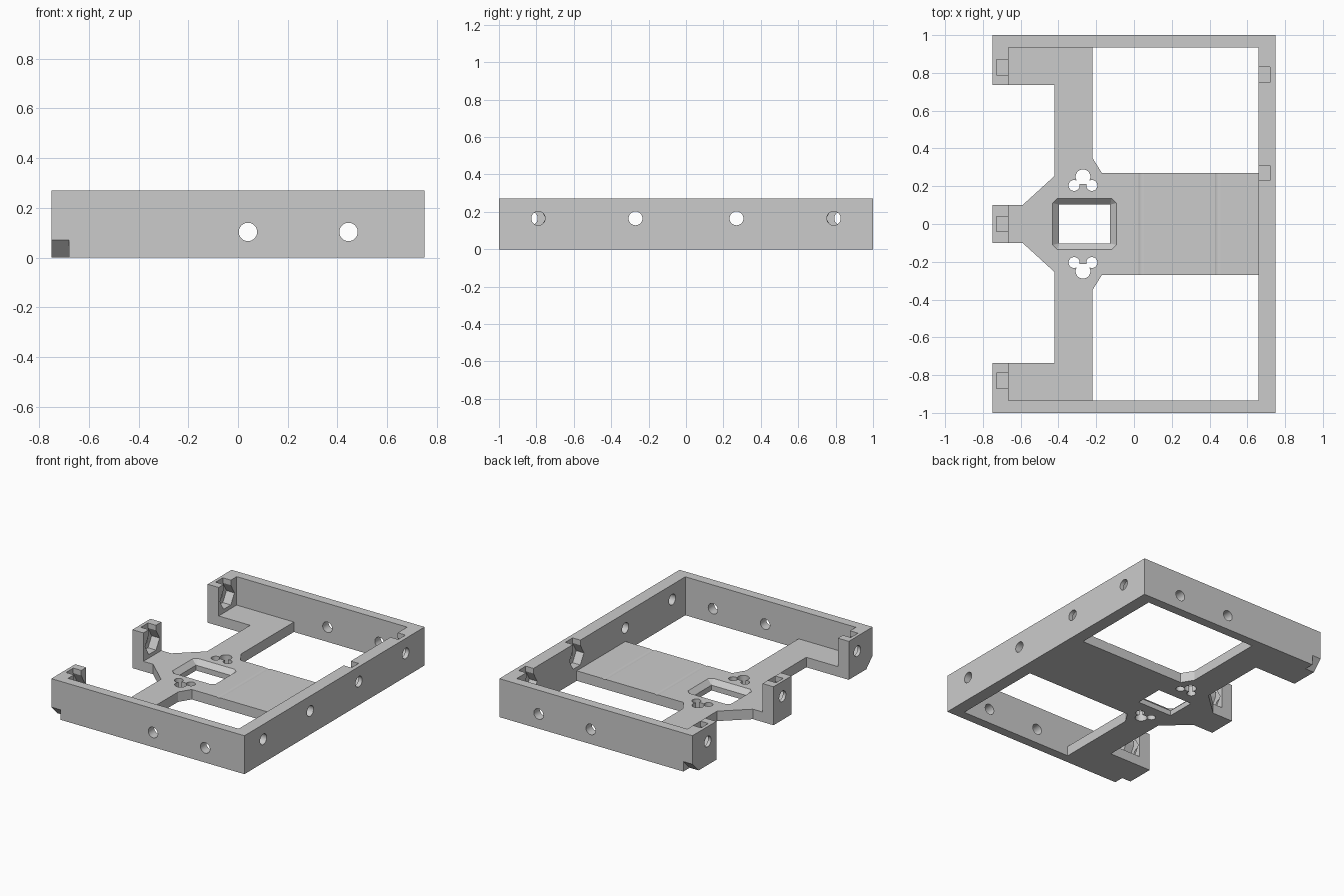
import bpy, bmesh, math
from mathutils import Matrix, Vector

old = bpy.data.objects.get("Cube")
if old:
    bpy.data.objects.remove(old, do_unlink=True)

HEIGHT, FLOOR = 0.27, 0.07      # wall height, floor thickness
HOLE, HOLE_Z = 0.037, 0.165     # screw hole radius, height of the end holes
NUT = 0.08                      # nut pocket radius and slot width

grey = bpy.data.materials.new("grey_plastic")
grey.use_nodes = True
grey.diffuse_color = (0.6, 0.6, 0.6, 1)
grey.node_tree.nodes["Principled BSDF"].inputs["Base Color"].default_value = (0.6, 0.6, 0.6, 1)


def finish(name, bm):
    bmesh.ops.recalc_face_normals(bm, faces=bm.faces)
    mesh = bpy.data.meshes.new(name)
    bm.to_mesh(mesh)
    bm.free()
    mesh.materials.append(grey)
    obj = bpy.data.objects.new(name, mesh)
    bpy.context.collection.objects.link(obj)
    return obj


def box(name, x0, x1, y0, y1, z0, z1):
    size = Matrix.Diagonal((x1 - x0, y1 - y0, z1 - z0, 1))
    place = Matrix.Translation(((x0 + x1) / 2, (y0 + y1) / 2, (z0 + z1) / 2))
    bm = bmesh.new()
    bmesh.ops.create_cube(bm, size=1, matrix=place @ size)
    return finish(name, bm)


def rod(name, centre, radius, length, axis, sides=32):
    turn = Vector((0, 0, 1)).rotation_difference(Vector(axis)).to_matrix().to_4x4()
    bm = bmesh.new()
    bmesh.ops.create_cone(bm, cap_ends=True, segments=sides, radius1=radius, radius2=radius,
                          depth=length, matrix=Matrix.Translation(centre) @ turn)
    return finish(name, bm)


def prism(name, points, step):
    bm = bmesh.new()
    face = bm.faces.new([bm.verts.new(p) for p in points])
    new = bmesh.ops.extrude_face_region(bm, geom=[face])["geom"]
    bmesh.ops.translate(bm, vec=step, verts=[v for v in new if isinstance(v, bmesh.types.BMVert)])
    return finish(name, bm)


def hull(name, points):
    bm = bmesh.new()
    for p in points:
        bm.verts.new(p)
    bmesh.ops.convex_hull(bm, input=bm.verts)
    return finish(name, bm)


def combine(target, tool, operation):
    mod = target.modifiers.new("combine", 'BOOLEAN')
    mod.operation, mod.object, mod.solver = operation, tool, 'EXACT'
    bpy.context.view_layer.update()
    result = bpy.data.meshes.new_from_object(target.evaluated_get(bpy.context.evaluated_depsgraph_get()))
    target.modifiers.clear()
    target.data = result
    bpy.data.objects.remove(tool, do_unlink=True)


# Floor: cross-shaped plate, half outline mirrored across y
half = [(0.7, 0.27), (-0.17, 0.27), (-0.22, 0.35), (-0.22, 0.97), (-0.72, 0.97),
        (-0.72, 0.735), (-0.42, 0.735), (-0.42, 0.255), (-0.59, 0.1), (-0.72, 0.1)]
outline = half + [(x, -y) for x, y in reversed(half)]
tray = prism("mounting_tray", [(x, y, 0) for x, y in outline], (0, 0, FLOOR))

# Walls and end posts
solids = [box("long_wall", 0.66, 0.75, -1, 1, 0, HEIGHT),
          box("middle_post", -0.75, -0.665, -0.1, 0.1, 0, HEIGHT)]
for s in (-1, 1):
    y0, y1 = sorted((s * 0.935, s))
    solids.append(box("side_wall", -0.75, 0.75, y0, y1, 0, HEIGHT))
    y0, y1 = sorted((s * 0.735, s))
    solids.append(box("corner_post", -0.75, -0.665, y0, y1, 0, HEIGHT))
for solid in solids:
    combine(tray, solid, 'UNION')

cuts = []

# Chamfered lower corners of the corner posts
for s in (-1, 1):
    tri = [(s * 1.03, -0.03), (s * 1.03, 0.10), (s * 0.9, -0.03)]
    cuts.append(prism("corner_cut", [(-0.8, y, z) for y, z in tri], (0.12, 0, 0)))

# Screw holes through side walls, long wall and posts
for x in (0.04, 0.445):
    cuts.append(rod("side_hole", (x, 0, 0.103), HOLE, 2.2, (0, 1, 0)))
for y in (-0.79, -0.27, 0.27, 0.79):
    cuts.append(rod("long_wall_hole", (0.7, y, HOLE_Z), HOLE, 0.2, (1, 0, 0)))
for y in (-0.83, 0, 0.83):
    cuts.append(rod("post_hole", (-0.7, y, HOLE_Z), HOLE, 0.2, (1, 0, 0)))


# Hexagonal nut pockets with a slot open to the top
def nut_pocket(x0, x1, y):
    hexagon = [(y + NUT * math.cos(k * math.pi / 3), HOLE_Z + NUT * math.sin(k * math.pi / 3))
               for k in range(6)]
    cuts.append(prism("nut_cut", [(x0, a, b) for a, b in hexagon], (x1 - x0, 0, 0)))
    cuts.append(box("slot_cut", x0, x1, y - NUT / 2, y + NUT / 2, HOLE_Z, HEIGHT + 0.05))


for y in (-0.83, 0, 0.83):
    nut_pocket(-0.727, -0.64, y)
for y in (0.27, 0.79):
    nut_pocket(0.63, 0.72, y)

# Window with a flared upper rim
cx, rim, clip = -0.262, 0.033, 0.025
cuts.append(box("window_cut", cx - 0.136, cx + 0.136, -0.103, 0.103, -0.1, 0.2))
flare = []
for sx in (-1, 1):
    for sy in (-1, 1):
        flare.append((cx + sx * 0.136, sy * 0.103, FLOOR - rim))
        for dx, dy in ((clip, 0), (0, clip)):
            for z in (FLOOR, FLOOR + 0.05):
                flare.append((cx + sx * (0.136 + rim - dx), sy * (0.103 + rim - dy), z))
cuts.append(hull("flare_cut", flare))

# Three-lobed openings on both sides of the window
for s in (-1, 1):
    for x, y, r in ((-0.27, 0.25, 0.039), (-0.317, 0.204, 0.029), (-0.223, 0.204, 0.029)):
        cuts.append(rod("lobe_cut", (x, s * y, 0), r, 0.4, (0, 0, 1)))
    y0, y1 = sorted((s * 0.213, s * 0.24))
    cuts.append(box("lobe_link_cut", -0.302, -0.238, y0, y1, -0.1, 0.2))

for cut in cuts:
    combine(tray, cut, 'DIFFERENCE')

# Crisp flat faces, smooth hole walls
bpy.ops.object.select_all(action='DESELECT')
tray.select_set(True)
bpy.context.view_layer.objects.active = tray
bpy.ops.object.shade_smooth_by_angle(angle=math.radians(25))
